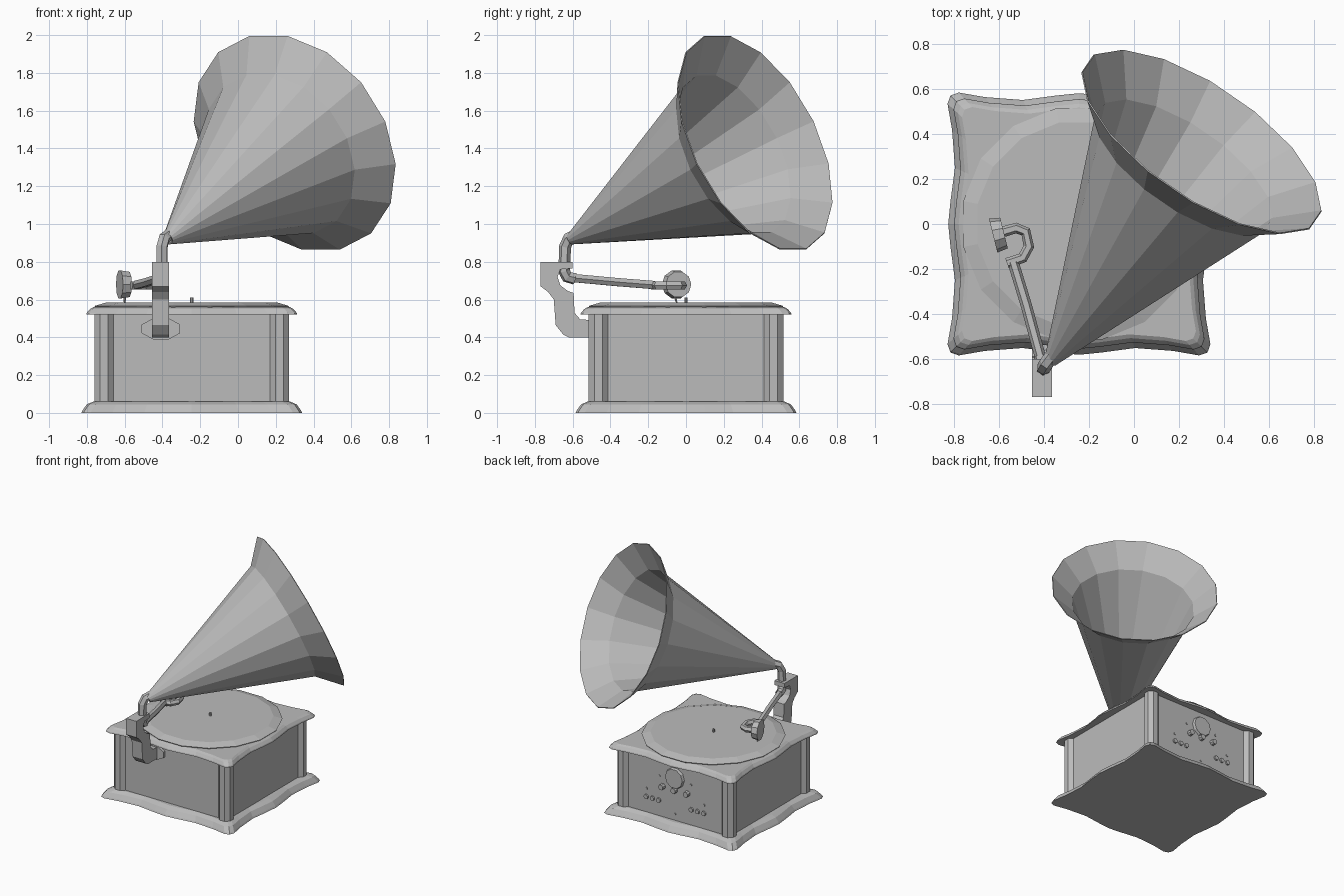
import bpy, bmesh, math
from mathutils import Vector, Matrix

if "Cube" in bpy.data.objects:
    bpy.data.objects.remove(bpy.data.objects["Cube"], do_unlink=True)

GREY = (0.5, 0.5, 0.5, 1)
grey = bpy.data.materials.new("plain grey")
grey.use_nodes = True
grey.diffuse_color = GREY
grey.node_tree.nodes["Principled BSDF"].inputs["Base Color"].default_value = GREY

CX = -0.245    # cabinet centre


def finish(name, bm):
    bmesh.ops.recalc_face_normals(bm, faces=bm.faces)
    mesh = bpy.data.meshes.new(name)
    bm.to_mesh(mesh)
    bm.free()
    mesh.materials.append(grey)
    obj = bpy.data.objects.new(name, mesh)
    bpy.context.collection.objects.link(obj)
    return obj


def loft(name, rings, caps=True):
    """Skin a list of closed rings holding equal numbers of points."""
    bm = bmesh.new()
    loops = [[bm.verts.new(p) for p in ring] for ring in rings]
    n = len(loops[0])
    for a, b in zip(loops, loops[1:]):
        for i in range(n):
            j = (i + 1) % n
            bm.faces.new((a[i], a[j], b[j], b[i]))
    if caps:
        bm.faces.new(loops[0])
        bm.faces.new(loops[-1])
    return finish(name, bm)


def circle(centre, axis, radius, sides):
    axis = Vector(axis).normalized()
    up = Vector((0, 0, 1)) if abs(axis.z) < 0.99 else Vector((0, 1, 0))
    up = (up - axis * up.dot(axis)).normalized()
    side = axis.cross(up)
    angles = [2 * math.pi * (i + 0.5) / sides for i in range(sides)]
    return [Vector(centre) + radius * (up * math.cos(a) + side * math.sin(a)) for a in angles]


def drum(name, start, axis, length, r1, r2, sides):
    start, axis = Vector(start), Vector(axis).normalized()
    return loft(name, [circle(start, axis, r1, sides), circle(start + axis * length, axis, r2, sides)])


def box(name, lo, hi):
    bm = bmesh.new()
    bmesh.ops.create_cube(bm, size=1)
    for v in bm.verts:
        v.co = [(a + b) / 2 + c * (b - a) for a, b, c in zip(lo, hi, v.co)]
    return finish(name, bm)


def tube(name, points, radius):
    curve = bpy.data.curves.new(name, "CURVE")
    curve.dimensions = "3D"
    curve.bevel_depth = radius
    curve.bevel_resolution = 1
    curve.use_fill_caps = True
    spline = curve.splines.new("POLY")
    spline.points.add(len(points) - 1)
    for p, co in zip(spline.points, points):
        p.co = (*co, 1)
    spline.use_smooth = False
    curve.materials.append(grey)
    obj = bpy.data.objects.new(name, curve)
    bpy.context.collection.objects.link(obj)
    return obj


# Wavy square plinth and lid
SIDE = [(-0.535, 0.585), (-0.42, 0.565), (-0.25, 0.552), (-0.1, 0.572), (0, 0.582),
        (0.1, 0.572), (0.25, 0.552), (0.42, 0.565), (0.535, 0.585), (0.572, 0.572)]


def wavy_plate(name, layers):
    outline = [Matrix.Rotation(-k * math.pi / 2, 2) @ Vector(p) for k in range(4) for p in SIDE]
    loft(name, [[(CX + p.x * s, p.y * s, z) for p in outline] for s, z in layers])


wavy_plate("plinth", [(1, 0), (0.99, 0.012), (0.95, 0.045), (0.89, 0.06)])
wavy_plate("lid", [(0.955, 0.52), (0.95, 0.53), (0.92, 0.55), (0.89, 0.56)])

# Cabinet with corner columns
box("cabinet", (CX - 0.487, -0.487, 0.05), (CX + 0.487, 0.487, 0.53))
for sx in (-1, 1):
    for sy in (-1, 1):
        drum("corner_column", (CX + sx * 0.464, sy * 0.464, 0.05), (0, 0, 1), 0.48, 0.056, 0.056, 8)

# Turntable and spindle
loft("turntable", [circle((CX, 0, z), (0, 0, 1), r, 16) for r, z in
                   ((0.515, 0.55), (0.525, 0.566), (0.46, 0.585))])
drum("spindle", (CX, 0, 0.56), (0, 0, 1), 0.05, 0.009, 0.009, 8)

# Rear panel controls
def control(name, offset, z, radius, depth, sides=8):
    drum(name, (CX + offset, 0.48, z), (0, 1, 0), depth + 0.007, radius, radius * 0.9, sides)


control("dial", 0, 0.4, 0.085, 0.02, 10)
control("indicator", 0, 0.11, 0.01, 0.006)
for offset in (-0.11, 0, 0.11):
    control("small_knob", offset, 0.305, 0.024, 0.03)
for side in (-1, 1):
    control("indicator", side * 0.14, 0.38, 0.01, 0.006)
    control("indicator", side * 0.255, 0.25, 0.012, 0.006)
    for offset in (0.145, 0.2, 0.255):
        control("button", side * offset, 0.185, 0.02, 0.012)

# Stepped support bracket and its mounting plate
PROFILE = [(-0.77, 0.8), (-0.6, 0.8), (-0.6, 0.765), (-0.665, 0.76), (-0.68, 0.72),
           (-0.665, 0.675), (-0.625, 0.645), (-0.595, 0.635), (-0.59, 0.53),
           (-0.56, 0.495), (-0.48, 0.49), (-0.48, 0.4), (-0.62, 0.4), (-0.65, 0.415),
           (-0.69, 0.465), (-0.7, 0.6), (-0.73, 0.64), (-0.77, 0.67)]
loft("bracket", [[(x, y, z) for y, z in PROFILE] for x in (-0.455, -0.365)])
plate = drum("mounting_plate", (0, 0, 0), (0, 1, 0), 0.025, 0.1, 0.1, 8)
plate.scale = (1.1, 1, 0.6)
plate.location = (-0.408, -0.508, 0.445)

# Neck pipe, tone arm and sound box
tube("neck_pipe", [(-0.36, -0.58, 0.945), (-0.39, -0.62, 0.925), (-0.402, -0.64, 0.88),
                   (-0.402, -0.645, 0.75), (-0.407, -0.63, 0.72), (-0.415, -0.59, 0.71)], 0.032)
tube("tone_arm", [(-0.412, -0.61, 0.715), (-0.48, -0.36, 0.692), (-0.538, -0.17, 0.677)], 0.025)
tube("crook", [(-0.565, -0.175, 0.675), (-0.495, -0.15, 0.675), (-0.468, -0.1, 0.675),
               (-0.482, -0.035, 0.675), (-0.525, -0.018, 0.675), (-0.6, -0.04, 0.675)], 0.024)
drum("sound_box", (-0.627, -0.052, 0.68), (1, 0.25, 0), 0.05, 0.078, 0.07, 10)
drum("needle", (-0.6, -0.06, 0.62), (0, 0.3, -1), 0.04, 0.009, 0.004, 6)

# Flared horn
axis = Vector((0.52, 0.755, 0.395)).normalized()
mouth = Vector((0.3, 0.365, 1.43))
horn = loft("horn", [circle(mouth - axis * d, axis, r, 16) for d, r in
                     ((1.29, 0.03), (0.15, 0.465), (0, 0.628))], caps=False)
solid = horn.modifiers.new("thickness", "SOLIDIFY")
solid.thickness = 0.006
